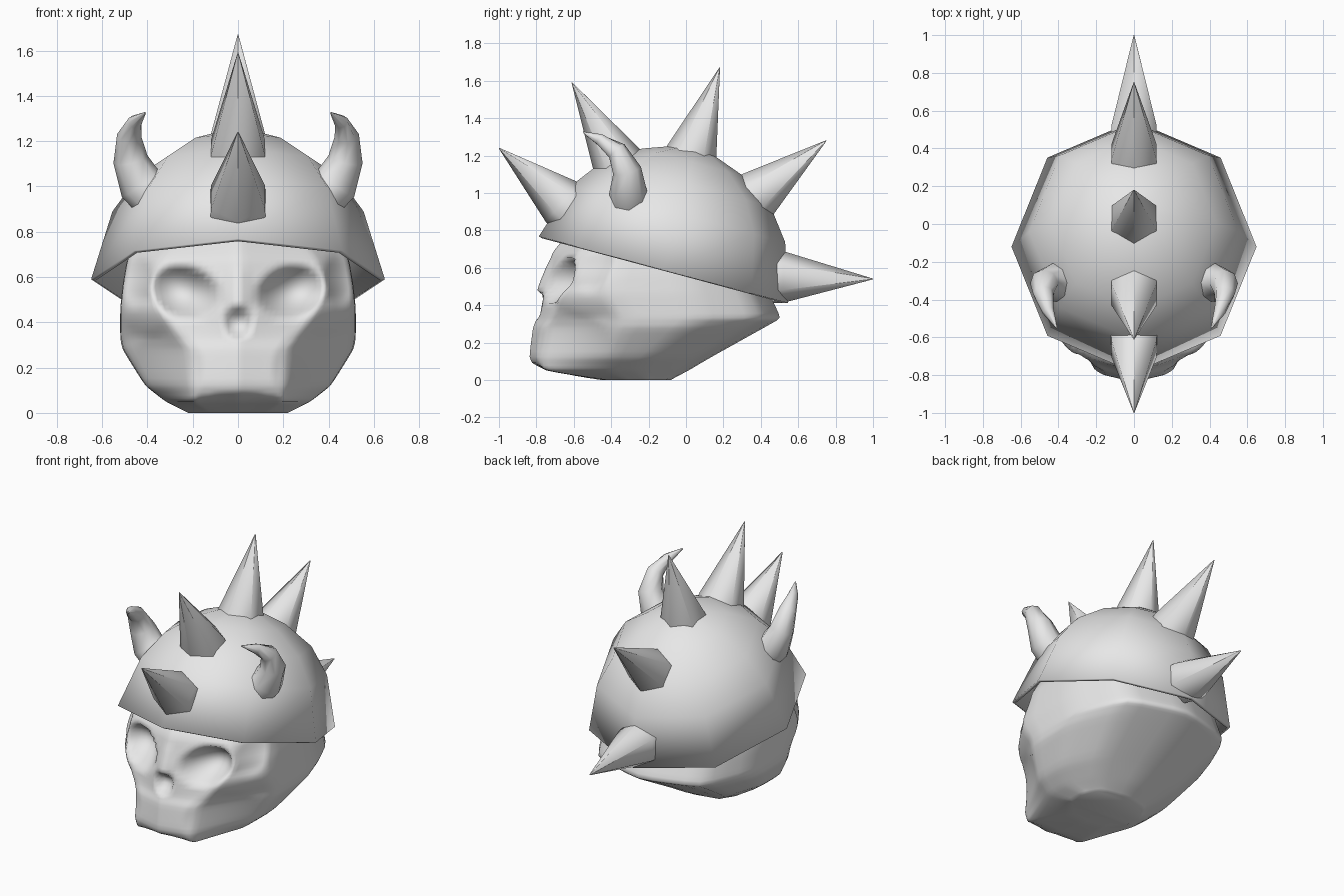
import bpy
import bmesh
import math
from mathutils import Vector

cube = bpy.data.objects.get("Cube")
if cube:
    bpy.data.objects.remove(cube, do_unlink=True)

# One pale grey colour for the whole model
grey = bpy.data.materials.new("pale_grey")
grey.use_nodes = True
colour = (0.8, 0.8, 0.8, 1)
grey.diffuse_color = colour
grey.node_tree.nodes["Principled BSDF"].inputs["Base Color"].default_value = colour


def loft(rings):
    """Bridge a list of closed rings."""
    bm = bmesh.new()
    loops = [[bm.verts.new(p) for p in ring] for ring in rings]
    for low, high in zip(loops, loops[1:]):
        count = len(low)
        for i in range(count):
            j = (i + 1) % count
            bm.faces.new((low[i], low[j], high[j], high[i]))
    return bm, loops


def cap(bm, *loops):
    for loop in loops:
        bm.faces.new(loop)


def finish(name, bm, angle):
    """Turn the bmesh into a named, coloured and shaded object."""
    bmesh.ops.recalc_face_normals(bm, faces=bm.faces)
    mesh = bpy.data.meshes.new(name)
    bm.to_mesh(mesh)
    bm.free()
    mesh.materials.append(grey)
    obj = bpy.data.objects.new(name, mesh)
    bpy.context.collection.objects.link(obj)
    bpy.ops.object.select_all(action='DESELECT')
    obj.select_set(True)
    bpy.context.view_layer.objects.active = obj
    bpy.ops.object.shade_smooth_by_angle(angle=math.radians(angle))
    return obj


def ring(centre, side, up, radius, sides):
    points = []
    for i in range(sides):
        a = math.tau * i / sides
        points.append(centre + radius * (math.cos(a) * up + math.sin(a) * side))
    return points


def blend(a, b, t):
    return [p + (q - p) * t for p, q in zip(a, b)]


# Skull: horizontal sections (z, front y, face half width, face corner setback,
# half width, y where the full width starts, back y)
SECTIONS = [
    (0, -.45, .12, .03, .22, -.32, -.08),
    (.05, -.8, .2, .04, .32, -.42, .02),
    (.12, -.84, .21, .05, .41, -.42, .14),
    (.28, -.82, .22, .06, .51, -.34, .43),
    (.33, -.8, .26, .08, .52, -.34, .52),
    (.46, -.79, .35, .14, .52, -.42, .46),
    (.56, -.75, .37, .12, .51, -.42, .42),
    (.68, -.72, .35, .14, .49, -.39, .4),
    (.8, -.62, .25, .12, .42, -.35, .3),
    (.9, -.5, .2, .12, .3, -.3, .15),
]


def skull_ring(section):
    z, front, face, setback, half, start, back = section
    span = back - front
    corners = [
        (0, front),
        (face, front + setback),
        (half, start),
        (half, front + span * .66),
        (half * .73, back - span * .09),
        (0, back),
    ]
    outline = []
    for a, b, steps in zip(corners, corners[1:], (14, 12, 4, 4, 4)):
        outline += [blend(a, b, i / steps) for i in range(steps)]
    outline.append(corners[-1])
    outline += [(-x, y) for x, y in outline[-2:0:-1]]
    return [Vector((x, y, z)) for x, y in outline]


rings = []
for a, b in zip(SECTIONS, SECTIONS[1:]):
    rings += [skull_ring(blend(a, b, i / 5)) for i in range(5)]
rings.append(skull_ring(SECTIONS[-1]))
skull, loops = loft(rings)
cap(skull, loops[0], loops[-1])
inner = [v for loop in loops[1:-1] for v in loop]
for repeat in range(2):
    bmesh.ops.smooth_vert(skull, verts=inner, factor=.5,
                          use_axis_x=True, use_axis_y=True, use_axis_z=True)

# Hollows (and bumps, when negative) pressed into the face:
# x, z, half width, half height, tilt, depth
RELIEF = {
    "eye": (.235, .535, .155, .115, .3, .14),
    "nose": (0, .4, .065, .075, 0, .07),
    "cheek": (.31, .19, .16, .18, 0, .03),
    "temple": (.45, .6, .07, .13, 0, .04),
    "mouth": (0, .05, .21, .035, 0, .04),
    "bridge": (0, .53, .06, .12, 0, -.02),
    "cheekbone": (.4, .42, .12, .08, 0, -.025),
}
for v in inner:
    if v.co.y > -.3:
        continue
    push = 0
    for x, z, wide, high, tilt, depth in RELIEF.values():
        dx, dz = abs(v.co.x) - x, v.co.z - z
        u = dx * math.cos(tilt) + dz * math.sin(tilt)
        w = dz * math.cos(tilt) - dx * math.sin(tilt)
        push += depth * max(0, 1 - (u / wide) ** 2 - (w / high) ** 2)
    v.co.y += push
finish("skull", skull, 85)

# Helmet: eight-sided dome tipped back
TILT = math.radians(15)
X = Vector((1, 0, 0))
forward = Vector((0, -math.cos(TILT), math.sin(TILT)))
upward = Vector((0, math.sin(TILT), math.cos(TILT)))
rim = Vector((0, -.12, .59))
profile = [(.69, 0), (.59, .31), (.465, .475), (.28, .595), (.1, .66)]
helmet, loops = loft([ring(rim + upward * h, X * .94, forward, r, 8)
                      for r, h in profile])
cap(helmet, loops[-1])
dome = finish("helmet", helmet, 75)
shell = dome.modifiers.new("thickness", 'SOLIDIFY')
shell.thickness = .02
shell.offset = -1

# Six-sided spikes along the crest: base and tip as (y, z)
SPIKES = {
    "brow_spike": ((-.66, .95), (-1, 1.24)),
    "front_spike": ((-.37, 1.17), (-.61, 1.59)),
    "crown_spike": ((.03, 1.21), (.18, 1.67)),
    "rear_spike": ((.38, .99), (.75, 1.28)),
    "nape_spike": ((.52, .55), (1, .54)),
}
for name, (base, tip) in SPIKES.items():
    base, tip = Vector((0, *base)), Vector((0, *tip))
    axis = (tip - base).normalized()
    up = axis.cross(X)
    spike, loops = loft([ring(base - axis * .05, X, up, .14, 6),
                         ring(base, X, up, .138, 6),
                         ring(tip, X, up, .002, 6)])
    cap(spike, loops[0], loops[-1])
    finish(name, spike, 65)

# Curved horns, mirrored: x, y, z, radius along the path
HORN = [
    (.36, -.3, .95, .11),
    (.43, -.31, 1.01, .1),
    (.475, -.315, 1.12, .077),
    (.48, -.37, 1.225, .054),
    (.455, -.46, 1.285, .032),
    (.41, -.55, 1.325, .004),
]
for name, sign in (("left_horn", 1), ("right_horn", -1)):
    path = [Vector((sign * x, y, z)) for x, y, z, r in HORN]
    rings = []
    for i, point in enumerate(path):
        ahead = path[min(i + 1, len(path) - 1)] - path[max(i - 1, 0)]
        side = ahead.cross(Vector((0, 1, 0))).normalized()
        up = side.cross(ahead).normalized()
        rings.append(ring(point, side, up, HORN[i][-1], 8))
    horn, loops = loft(rings)
    cap(horn, loops[0], loops[-1])
    finish(name, horn, 60)
